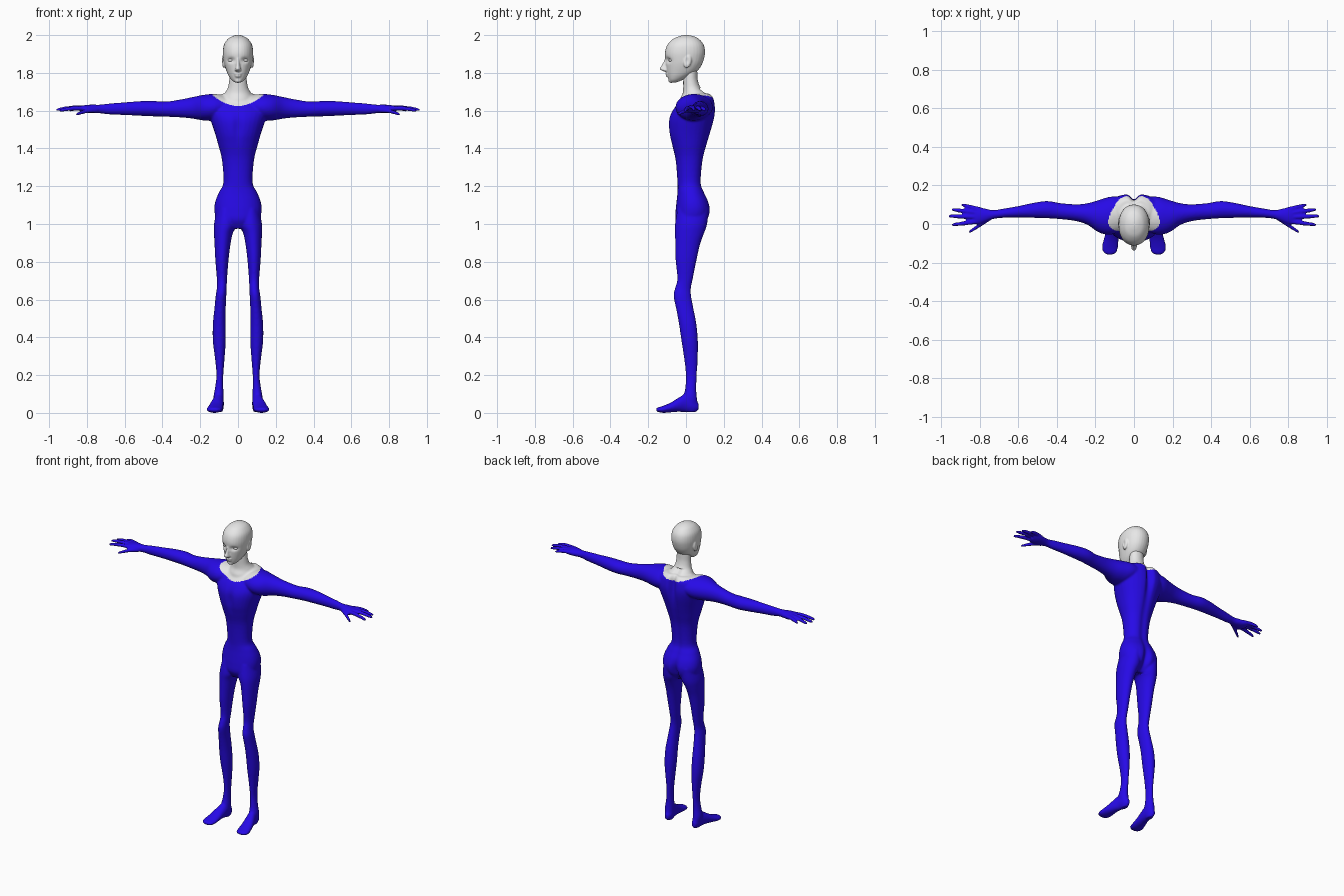
import bpy, bmesh, math
from mathutils import Vector, Matrix

SEG = 32


def material(name, rgb):
    m = bpy.data.materials.new(name)
    m.diffuse_color = (*rgb, 1)
    return m


BLUE = material("blue suit", (0.02, 0.003, 0.8))
SKIN = material("pale skin", (0.8, 0.8, 0.8))


def spline(rows, steps=4):
    """Catmull-Rom interpolation between cross-section rows."""
    out = []
    for i in range(len(rows) - 1):
        p = [rows[max(0, min(len(rows) - 1, i + k))] for k in (-1, 0, 1, 2)]
        for s in range(steps):
            t = s / steps
            out.append([0.5 * (2 * b + (c - a) * t + (2 * a - 5 * b + 4 * c - d) * t * t
                               + (3 * b - a - 3 * c + d) * t ** 3)
                        for a, b, c, d in zip(*p)])
    return out + [list(rows[-1])]


def loft(bm, rows, axis, side=1, power=2.0):
    """Rows are (position along axis, a min, a max, b min, b max)."""
    rings = []
    for t, a0, a1, b0, b1 in spline(rows):
        ring = []
        for k in range(SEG):
            c, s = math.cos(2 * math.pi * k / SEG), math.sin(2 * math.pi * k / SEG)
            a = (a0 + a1) / 2 + (a1 - a0) / 2 * math.copysign(abs(c) ** (2 / power), c)
            b = (b0 + b1) / 2 + (b1 - b0) / 2 * math.copysign(abs(s) ** (2 / power), s)
            x, y, z = {"x": (t, a, b), "y": (a, t, b), "z": (a, b, t)}[axis]
            ring.append(bm.verts.new((x * side, y, z)))
        rings.append(ring)
    for r, q in zip(rings, rings[1:]):
        for k in range(SEG):
            n = (k + 1) % SEG
            bm.faces.new((r[k], r[n], q[n], q[k]))
    bm.faces.new(rings[0][::-1])
    bm.faces.new(rings[-1])


def ball(bm, center, radii, tilt=0):
    m = (Matrix.Translation(center) @ Matrix.Rotation(tilt, 4, "X")
         @ Matrix.Diagonal((*radii, 1)))
    bmesh.ops.create_uvsphere(bm, u_segments=24, v_segments=16, radius=1, matrix=m)


def finish(bm, name, mats, voxel=0, smooth=0):
    """Make an object, fusing its volumes into one skin when voxel is set."""
    bmesh.ops.recalc_face_normals(bm, faces=bm.faces)
    me = bpy.data.meshes.new(name)
    bm.to_mesh(me)
    bm.free()
    ob = bpy.data.objects.new(name, me)
    bpy.context.collection.objects.link(ob)
    if voxel:
        r = ob.modifiers.new("fuse", "REMESH")
        r.mode, r.voxel_size = "VOXEL", voxel
        s = ob.modifiers.new("soften", "SMOOTH")
        s.factor, s.iterations = 0.5, smooth
        dg = bpy.context.evaluated_depsgraph_get()
        new = bpy.data.meshes.new_from_object(ob.evaluated_get(dg))
        ob.modifiers.clear()
        ob.data = new
        bpy.data.meshes.remove(me)
        new.name = name
    ob.data.materials.clear()
    for m in mats:
        ob.data.materials.append(m)
    for p in ob.data.polygons:
        p.use_smooth = True
        p.material_index = 0
    return ob


def bump(v, center, width):
    return math.exp(-((v - center) / width) ** 2)


# Torso and neck: (z, half width, front y, back y)
bm = bmesh.new()
torso = [(.975, .05, -.03, .07), (1.02, .11, -.055, .115), (1.07, .125, -.055, .13),
         (1.12, .12, -.05, .12), (1.17, .1, -.045, .097), (1.22, .077, -.045, .082),
         (1.34, .085, -.055, .092), (1.42, .105, -.075, .112), (1.48, .122, -.09, .13),
         (1.55, .145, -.092, .15), (1.6, .16, -.072, .157), (1.64, .15, -.04, .154),
         (1.67, .125, -.012, .147), (1.69, .08, .015, .13)]
neck = [(1.62, .09, -.04, .13), (1.66, .085, -.033, .13), (1.69, .072, -.018, .113),
        (1.72, .054, -.015, .078), (1.76, .047, -.015, .063), (1.8, .045, -.012, .06),
        (1.85, .04, 0, .06)]
loft(bm, [(z, -w, w, f, b) for z, w, f, b in torso], "z", power=2.2)
loft(bm, [(z, -w, w, f, b) for z, w, f, b in neck], "z")

# Legs: (z, inner x, outer x, front y, back y)
leg = [(1.08, .012, .112, -.045, .12), (1.0, .006, .127, -.058, .112),
       (.95, .028, .127, -.058, .095), (.89, .04, .124, -.057, .074),
       (.81, .05, .12, -.055, .056), (.71, .058, .112, -.046, .036),
       (.66, .06, .112, -.058, .026), (.62, .062, .118, -.066, .027),
       (.55, .065, .125, -.052, .04), (.47, .065, .133, -.037, .055),
       (.38, .065, .133, -.024, .063), (.29, .071, .122, -.01, .062),
       (.2, .078, .114, -.001, .057), (.13, .078, .122, -.004, .054),
       (.08, .076, .13, -.015, .058), (.03, .076, .122, -.01, .064),
       (.006, .082, .115, 0, .055)]
# Feet: (y, inner x, outer x, bottom z, top z)
foot = [(.066, .088, .112, .015, .05), (.04, .076, .124, .004, .08),
        (0, .075, .132, .004, .1), (-.04, .078, .145, .006, .08),
        (-.08, .08, .157, .003, .055), (-.12, .083, .166, .0, .038),
        (-.145, .09, .16, .004, .03), (-.158, .105, .145, .01, .024)]
# Arms with palms: (x, front y, back y, bottom z, top z)
arm = [(.05, -.03, .14, 1.58, 1.675), (.12, -.055, .142, 1.55, 1.688),
       (.18, -.045, .125, 1.548, 1.684), (.24, -.005, .108, 1.558, 1.672),
       (.3, .015, .102, 1.564, 1.66), (.38, .025, .108, 1.568, 1.648),
       (.45, .03, .119, 1.57, 1.651), (.52, .032, .11, 1.573, 1.65),
       (.6, .034, .093, 1.577, 1.644), (.68, .032, .079, 1.58, 1.638),
       (.73, .026, .072, 1.586, 1.632), (.77, .01, .08, 1.586, 1.632),
       (.81, -.003, .088, 1.588, 1.63), (.838, .008, .082, 1.597, 1.622)]
# Fingers: base (x, y, z) to tip (x, y, z), thumb last
fingers = [((.79, .074, 1.612), (.895, .1, 1.602)), ((.8, .056, 1.614), (.947, .076, 1.602)),
           ((.8, .036, 1.614), (.963, .041, 1.604)), ((.8, .014, 1.612), (.947, -.005, 1.6)),
           ((.745, .03, 1.602), (.858, -.044, 1.58))]
for s in (1, -1):
    loft(bm, leg, "z", s)
    loft(bm, foot, "y", s)
    loft(bm, arm, "x", s)
    for base, tip in fingers:
        rows = []
        for t, r in ((0, .012), (.35, .0115), (.6, .011), (.85, .0095), (.96, .0075), (1, .004)):
            p = Vector(base).lerp(Vector(tip), t)
            p.z += .006 * math.sin(math.pi * t)
            rows.append((p.x, p.y - r, p.y + r, p.z - r, p.z + r))
        loft(bm, rows, "x", s)
body = finish(bm, "suited_body", [BLUE, SKIN], 0.006, 4)

# Spine, chest and seat grooves pressed into the torso
for v in body.data.vertices:
    x, y, z = v.co
    if abs(x) < .1 and 0.97 < z < 1.72:
        mid = bump(x, 0, .022)
        if y > .05:
            v.co.y -= mid * (.007 + .024 * bump(z, 1.62, .1) + .02 * bump(z, 1.04, .06))
        elif y < -.01:
            v.co.y += mid * .01 * bump(z, 1.51, .07)

# Scooped neckline
for p in body.data.polygons:
    x, y, z = p.center
    p.material_index = int(z > 1.625 + 3.2 * x * x + .25 * max(y, 0))

# Head: (z, half width, front y, back y)
bm = bmesh.new()
skull = [(1.75, .018, -.082, -.05), (1.762, .034, -.091, -.02), (1.785, .05, -.098, .025),
         (1.81, .061, -.103, .06), (1.84, .071, -.106, .082), (1.87, .077, -.109, .094),
         (1.91, .08, -.111, .101), (1.95, .074, -.098, .093), (1.98, .053, -.068, .068),
         (1.994, .03, -.036, .04), (2.0, .01, -.01, .014)]
loft(bm, [(z, -w, w, f, b) for z, w, f, b in skull], "z", power=2.15)
# Nose
nose = [(1.806, .011, -.112, -.08), (1.814, .017, -.131, -.08), (1.822, .015, -.14, -.08),
        (1.84, .011, -.129, -.08), (1.862, .009, -.117, -.08), (1.885, .008, -.11, -.08)]
loft(bm, [(z, -w, w, f, b) for z, w, f, b in nose], "z")
# Lips and chin
ball(bm, (0, -.096, 1.794), (.021, .013, .006))
ball(bm, (0, -.094, 1.783), (.018, .013, .006))
ball(bm, (0, -.078, 1.76), (.02, .016, .013))
for s in (1, -1):
    ball(bm, (.076 * s, .008, 1.862), (.01, .021, .036), -.2)  # ears
head = finish(bm, "head", [SKIN], 0.004, 3)

# Eye sockets and ear hollows
for v in head.data.vertices:
    x, y, z = v.co
    if y < -.04:
        v.co.y += .013 * bump(abs(x), .037, .018) * bump(z, 1.867, .013)
    elif abs(x) > .078:
        v.co.x -= math.copysign(.007 * bump(y, .004, .01) * bump(z, 1.864, .018), x)

# Eyes
for s, side in ((1, "left"), (-1, "right")):
    bm = bmesh.new()
    ball(bm, (.037 * s, -.079, 1.867), (.016, .0125, .009))
    finish(bm, side + "_eye", [SKIN])
